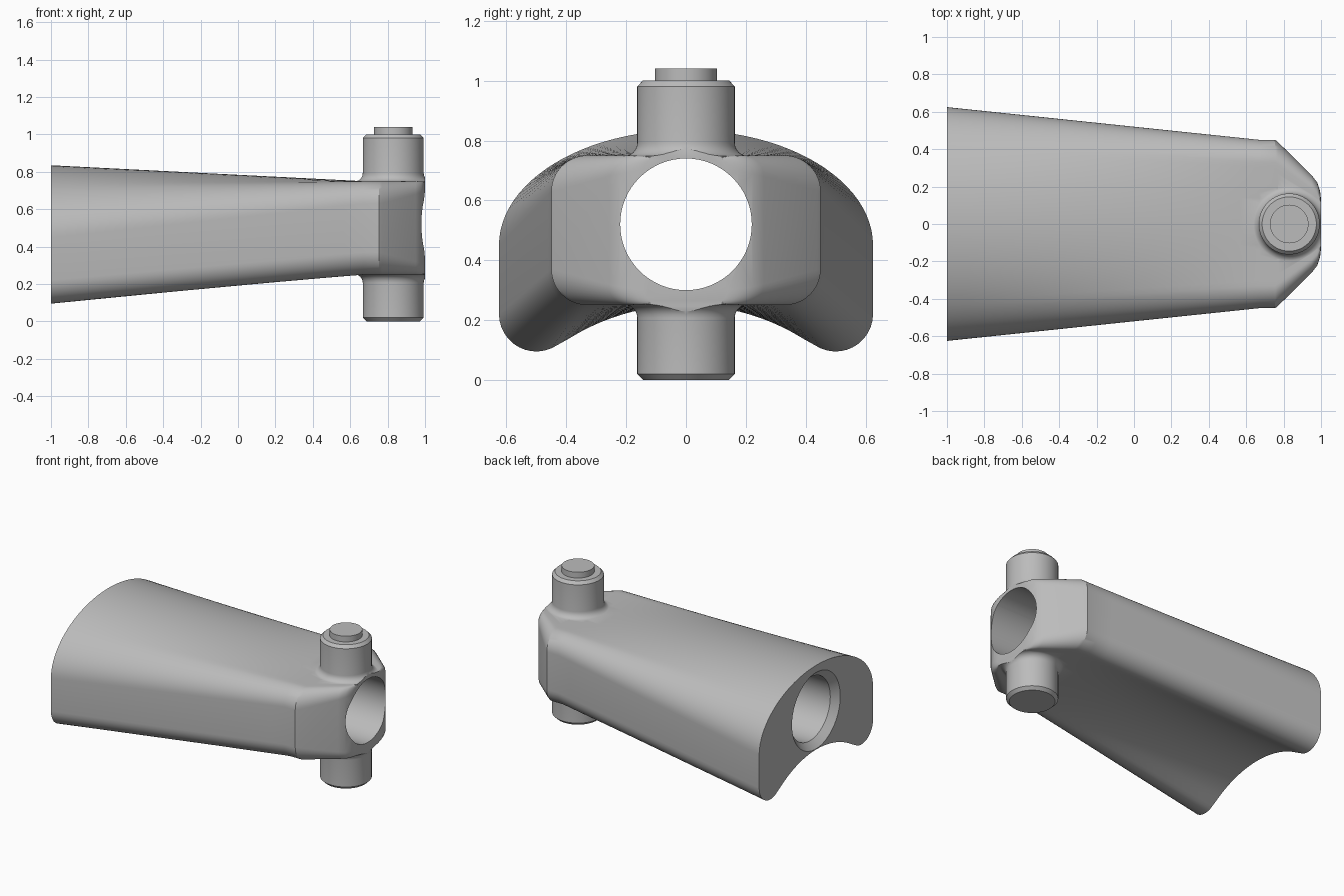
import bpy, bmesh
from math import sin, cos, pi, radians, sqrt
from mathutils import Matrix

cube = bpy.data.objects.get("Cube")
if cube:
    bpy.data.objects.remove(cube, do_unlink=True)

N = 12          # points per section segment
MID = 0.5       # mid height of the nose block
BORE_Z = 0.52
PIN_X = 0.83

grey = bpy.data.materials.new("plain grey")
grey.use_nodes = True
colour = (0.5, 0.5, 0.5, 1)
grey.diffuse_color = colour
grey.node_tree.nodes["Principled BSDF"].inputs["Base Color"].default_value = colour


def make_object(name, bm):
    bmesh.ops.recalc_face_normals(bm, faces=bm.faces)
    mesh = bpy.data.meshes.new(name)
    bm.to_mesh(mesh)
    bm.free()
    mesh.materials.append(grey)
    obj = bpy.data.objects.new(name, mesh)
    bpy.context.collection.objects.link(obj)
    return obj


def arc(cy, cz, ry, rz, a0, a1):
    angles = [radians(a0 + (a1 - a0) * i / N) for i in range(N + 1)]
    return [(cy + ry * cos(a), cz + rz * sin(a)) for a in angles]


def saddle_half():
    """Half of the rear section: elliptical top, rounded lobe, arched underside."""
    top = arc(0, 0.45, 0.625, 0.385, 90, 45)[:-1] + arc(0, 0.45, 0.625, 0.385, 45, 0)
    lobe = arc(0.5, 0.22, 0.125, 0.125, 0, -124)
    ys = [0.43 * (1 - i / N) for i in range(1, N + 1)]
    return top + lobe + [(y, sqrt(0.74 ** 2 - y * y) - 0.49) for y in ys]


def block_half(w, r, h):
    """Half of a rounded rectangle with the same point count."""
    flat = [(w - r) * i / N for i in range(N)]
    top = [(y, MID + h) for y in flat] + arc(w - r, MID + h - r, r, r, 90, 0)
    low = arc(w - r, MID - h + r, r, r, 0, -90)
    return top + low + [(y, MID - h) for y in reversed(flat)]


def loft(name, sections):
    bm = bmesh.new()
    rings = []
    for x, half in sections:
        outline = half + [(-y, z) for y, z in reversed(half[1:-1])]
        rings.append([bm.verts.new((x, y, z)) for y, z in outline])
    count = len(rings[0])
    for a, b in zip(rings, rings[1:]):
        for i in range(count):
            j = (i + 1) % count
            bm.faces.new((a[i], a[j], b[j], b[i]))
    bm.faces.new(rings[0])
    bm.faces.new(rings[-1])
    return make_object(name, bm)


def revolve(name, profile, matrix):
    """Spin (radius, height) points around the z axis, then place the result."""
    bm = bmesh.new()
    verts = [bm.verts.new((r, 0, z)) for r, z in profile]
    edges = [bm.edges.new(pair) for pair in zip(verts, verts[1:])]
    bmesh.ops.spin(bm, geom=verts + edges, cent=(0, 0, 0), axis=(0, 0, 1),
                   angle=2 * pi, steps=64)
    bmesh.ops.remove_doubles(bm, verts=bm.verts, dist=0.0002)
    bm.transform(matrix)
    return make_object(name, bm)


def combine(target, tool, operation):
    mod = target.modifiers.new(operation.lower(), 'BOOLEAN')
    mod.operation = operation
    mod.solver = 'EXACT'
    mod.object = tool
    bpy.context.view_layer.objects.active = target
    bpy.ops.object.modifier_apply(modifier=mod.name)
    bpy.data.objects.remove(tool, do_unlink=True)


# Arm: saddle section blending into a block with a tapered nose
rear, front = saddle_half(), block_half(0.45, 0.12, 0.25)
sections = []
for k in range(17):
    t = k / 16
    blend = [(a[0] + (b[0] - a[0]) * t, a[1] + (b[1] - a[1]) * t)
             for a, b in zip(rear, front)]
    sections.append((-1 + 1.67 * t, blend))
for x, w, r, h in ((0.755, 0.45, 0.12, 0.25), (0.77, 0.438, 0.118, 0.25),
                   (0.95, 0.26, 0.07, 0.25), (0.98, 0.222, 0.06, 0.249),
                   (0.995, 0.175, 0.05, 0.246), (1.0, 0.13, 0.04, 0.242)):
    sections.append((x, block_half(w, r, h)))
arm = loft("arm", sections)

# Upper pin with button, lower pin, each with a flared foot
fillet = [(0.208 - 0.045 * sin(a), 0.045 * (1 - cos(a)))
          for a in [pi / 2 * i / 6 for i in range(7)]]
place = Matrix.Translation((PIN_X, 0, 0))
upper = [(0, 1.04), (0.103, 1.04), (0.103, 1.0), (0.145, 1.0), (0.163, 0.98)]
upper += [(r, 0.748 + z) for r, z in reversed(fillet)] + [(0.208, 0.7), (0, 0.7)]
lower = [(0, 0), (0.143, 0), (0.163, 0.02)]
lower += [(r, 0.252 - z) for r, z in reversed(fillet)] + [(0.208, 0.3), (0, 0.3)]
combine(arm, revolve("upper_pin", upper, place), 'UNION')
combine(arm, revolve("lower_pin", lower, place), 'UNION')

# Trim the flared feet flush with the nose
bm = bmesh.new()
bmesh.ops.create_cube(bm, size=2, matrix=Matrix.Translation((1.999, 0, 0.5)))
combine(arm, make_object("nose_trim", bm), 'DIFFERENCE')

# Lengthwise bore with a countersunk rear mouth
bore = [(0, -1.1), (0.365, -1.1), (0.22, -0.955), (0.22, 1.2), (0, 1.2)]
along_x = Matrix.Translation((0, 0, BORE_Z)) @ Matrix.Rotation(pi / 2, 4, 'Y')
combine(arm, revolve("bore_cutter", bore, along_x), 'DIFFERENCE')

# Smooth shading with crisp edges
bpy.ops.object.select_all(action='DESELECT')
arm.select_set(True)
bpy.context.view_layer.objects.active = arm
bpy.ops.object.shade_smooth_by_angle(angle=radians(28))
